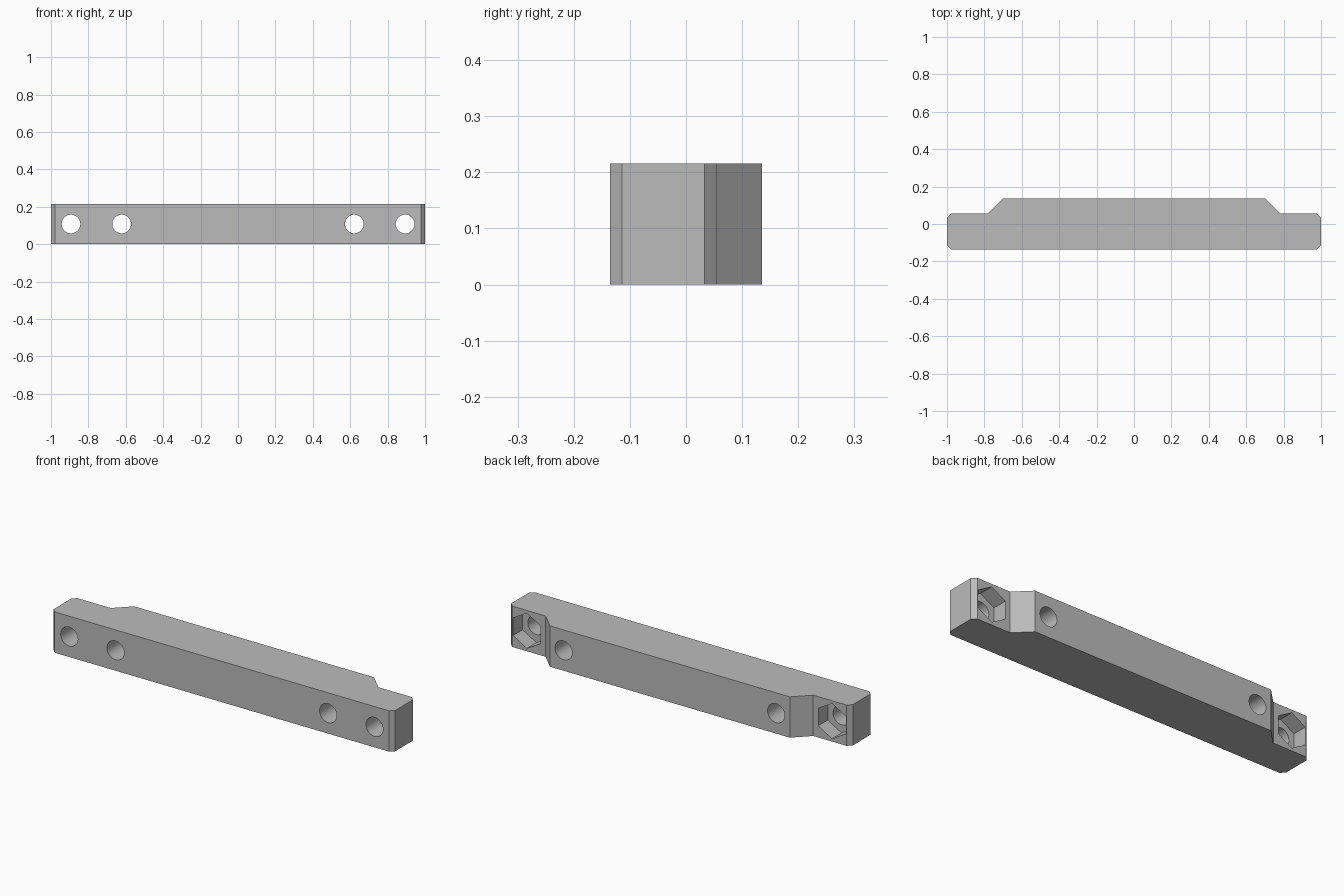
import bpy, bmesh, math
from mathutils import Matrix

default = bpy.data.objects.get("Cube")
if default:
    bpy.data.objects.remove(default, do_unlink=True)

HEIGHT = 0.216
MID_Z = HEIGHT / 2
EAR_BACK = 0.055

grey = bpy.data.materials.new("plain_grey")
grey.use_nodes = True
colour = (0.5, 0.5, 0.5, 1)
grey.diffuse_color = colour
grey.node_tree.nodes["Principled BSDF"].inputs["Base Color"].default_value = colour


def make_object(name, bm):
    bmesh.ops.recalc_face_normals(bm, faces=bm.faces)
    mesh = bpy.data.meshes.new(name)
    bm.to_mesh(mesh)
    bm.free()
    mesh.materials.append(grey)
    obj = bpy.data.objects.new(name, mesh)
    bpy.context.collection.objects.link(obj)
    return obj


def add_prism(bm, x, y, radius, length, sides):
    """Prism along y, centred on the bar's mid height, with a corner pointing up."""
    matrix = Matrix.Translation((x, y, MID_Z)) @ Matrix.Rotation(math.pi / 2, 4, "X")
    bmesh.ops.create_cone(bm, cap_ends=True, segments=sides, radius1=radius,
                          radius2=radius, depth=length, matrix=matrix)


# Bar: mirrored plan outline with chamfered ends and a raised back, extruded upward
half = [(0.979, -0.135), (1.0, -0.114), (1.0, 0.033), (0.979, EAR_BACK),
        (0.783, EAR_BACK), (0.702, 0.135)]
outline = half + [(-x, y) for x, y in reversed(half)]
bm = bmesh.new()
base = bm.faces.new([bm.verts.new((x, y, 0)) for x, y in outline])
top = bmesh.ops.extrude_face_region(bm, geom=[base])["geom"]
bmesh.ops.translate(bm, vec=(0, 0, HEIGHT),
                    verts=[v for v in top if isinstance(v, bmesh.types.BMVert)])
bar = make_object("mounting_bar", bm)

# Cutters: four bolt holes, and a hexagonal nut pocket behind each outer hole
NUT_DEPTH = 0.08
holes, pockets = bmesh.new(), bmesh.new()
for side in (-1, 1):
    for x in (0.622, 0.893):
        add_prism(holes, side * x, 0, 0.05, 0.5, 48)
    add_prism(pockets, side * 0.893, EAR_BACK, 0.093, 2 * NUT_DEPTH, 6)

for name, cutter_bm in (("nut_pocket_cutter", pockets), ("bolt_hole_cutter", holes)):
    cutter = make_object(name, cutter_bm)
    cutter.hide_render = True
    cut = bar.modifiers.new(name, "BOOLEAN")
    cut.operation = "DIFFERENCE"
    cut.solver = "EXACT"
    cut.object = cutter
    bpy.ops.object.select_all(action="DESELECT")
    bpy.context.view_layer.objects.active = bar
    bar.select_set(True)
    bpy.ops.object.modifier_apply(modifier=cut.name)
    bpy.data.objects.remove(cutter, do_unlink=True)

# Round bores shade smooth, all other edges stay sharp
bpy.ops.object.shade_smooth_by_angle(angle=math.radians(30))
